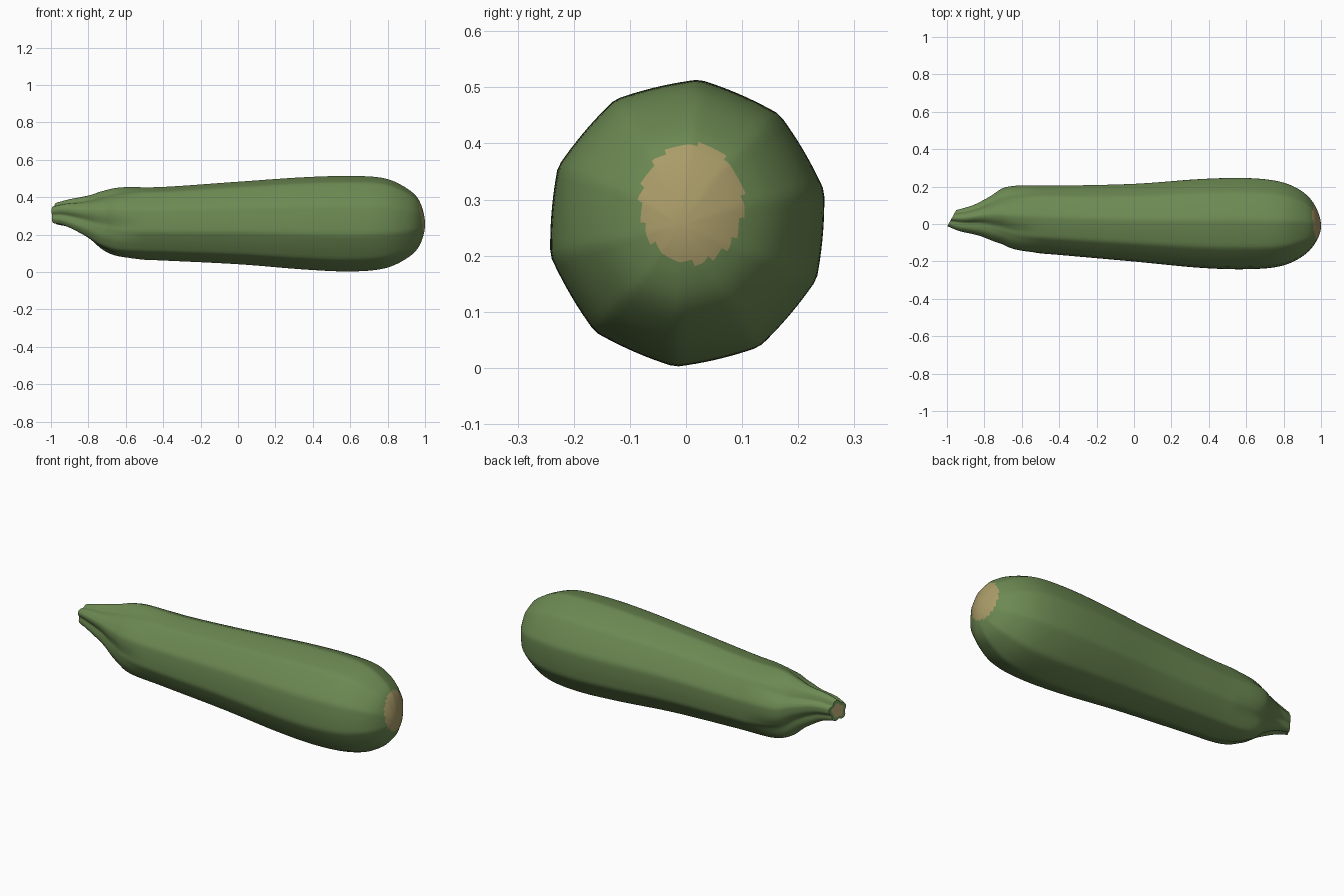
import bpy, bmesh
from math import sin, cos, pi, radians
from mathutils import Vector

cube = bpy.data.objects.get("Cube")
if cube:
    bpy.data.objects.remove(cube, do_unlink=True)


def make_material(name, rgb):
    mat = bpy.data.materials.new(name)
    mat.use_nodes = True
    mat.diffuse_color = (*rgb, 1)
    mat.node_tree.nodes["Principled BSDF"].inputs["Base Color"].default_value = (*rgb, 1)
    return mat


# Cross-sections along the fruit: x, centre y, centre z, half width, half height
STATIONS = [Vector(s) for s in (
    (-.975, .03, .31, .045, .06),
    (-.9, .03, .31, .072, .08),
    (-.8, .04, .29, .11, .12),
    (-.72, .04, .27, .15, .165),
    (-.62, .03, .262, .18, .192),
    (-.4, .02, .258, .19, .198),
    (0, .007, .262, .213, .222),
    (.35, .003, .26, .243, .248),
    (.6, .002, .258, .25, .257),
    (.78, 0, .26, .232, .243),
    (.9, 0, .26, .178, .19),
    (.97, -.003, .26, .1, .12),
    (1, -.01, .255, 0, 0))]
SIDES, STEPS = 100, 9
FACETS, RIDGES = 10, 5


def spline(a, b, c, d, t):
    return (b * 2 + (c - a) * t + (a * 2 - b * 5 + c * 4 - d) * t**2
            + (b * 3 - a - c * 3 + d) * t**3) * .5


def ring_points(section, shrink=1):
    x, cy, cz, ry, rz = section
    stem = min(1, max(0, (-.5 - x) / .35))      # 0 on the body, 1 on the stem
    slant = .55 * min(1, max(0, (-.7 - x) / .2))
    points = []
    for i in range(SIDES):
        a = 2 * pi * i / SIDES
        # soft flat sides around the body
        local = (a - radians(-95)) % (2 * pi / FACETS) - pi / FACETS
        flat = cos(pi / FACETS) / cos(local)
        r = 1 + .65 * (flat - 1)
        # grooves that deepen towards the stem
        groove = (.5 - .5 * cos(RIDGES * (a - radians(80)))) ** 2
        r = (r - .2 * stem * groove) * shrink
        y = ry * r * cos(a)
        points.append((x + slant * y, cy + y, cz + rz * r * sin(a)))
    return points


# Interpolated sections, mirrored past the tip so that it closes round
first, tip, before = STATIONS[0], STATIONS[-1], STATIONS[-2]
past = Vector((before[0], tip[1], tip[2], -before[3], -before[4]))
keys = [first * 2 - STATIONS[1]] + STATIONS + [past]
sections = [spline(*keys[k:k + 4], s / STEPS)
            for k in range(len(STATIONS) - 1) for s in range(STEPS)]

# Skin
bm = bmesh.new()
outlines = [ring_points(first, .7)] + [ring_points(s) for s in sections]
rings = [[bm.verts.new(p) for p in outline] for outline in outlines]
for low, high in zip(rings, rings[1:]):
    for i in range(SIDES):
        j = (i + 1) % SIDES
        bm.faces.new((low[i], low[j], high[j], high[i]))
end = bm.verts.new(tip[:3])
for i in range(SIDES):
    bm.faces.new((rings[-1][i], rings[-1][(i + 1) % SIDES], end))
cut = bm.faces.new(rings[0])
bmesh.ops.recalc_face_normals(bm, faces=bm.faces)

# Tan blossom scar and stem cut
cut.material_index = 1
for f in bm.faces:
    c = f.calc_center_median()
    if c.x > .8 and ((c.y - .01) / .092) ** 2 + ((c.z - .293) / .106) ** 2 < 1:
        f.material_index = 1

mesh = bpy.data.meshes.new("zucchini")
bm.to_mesh(mesh)
bm.free()
mesh.materials.append(make_material("skin green", (.15, .25, .085)))
mesh.materials.append(make_material("scar tan", (.40, .33, .14)))
zucchini = bpy.data.objects.new("zucchini", mesh)
bpy.context.collection.objects.link(zucchini)
bpy.ops.object.select_all(action='DESELECT')
zucchini.select_set(True)
bpy.context.view_layer.objects.active = zucchini
bpy.ops.object.shade_smooth_by_angle(angle=radians(40))
